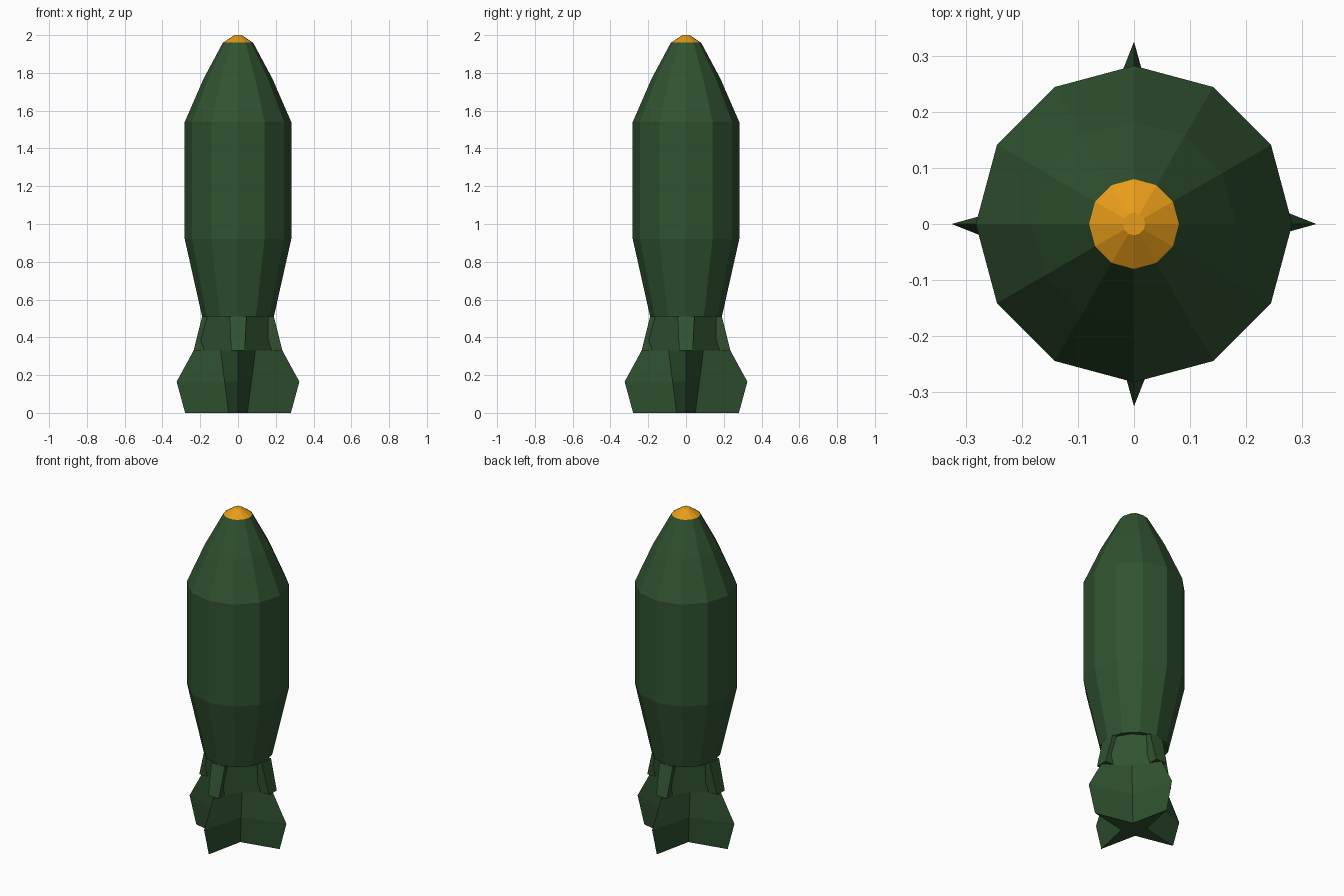
import bpy, bmesh
from math import sin, cos, pi

if "Cube" in bpy.data.objects:
    bpy.data.objects.remove(bpy.data.objects["Cube"])


def material(name, rgb):
    m = bpy.data.materials.new(name)
    m.diffuse_color = (*rgb, 1)
    m.use_nodes = True
    m.node_tree.nodes["Principled BSDF"].inputs["Base Color"].default_value = m.diffuse_color
    return m


GREEN = material("dark_green", (0.03, 0.085, 0.03))
ORANGE = material("orange", (0.8, 0.33, 0.01))


def loft(name, rings, mat):
    """Skin a stack of equal-length rings and cap both ends."""
    bm = bmesh.new()
    rows = [[bm.verts.new(p) for p in ring] for ring in rings]
    n = len(rows[0])
    for a, b in zip(rows, rows[1:]):
        for i in range(n):
            j = (i + 1) % n
            bm.faces.new((a[i], a[j], b[j], b[i]))
    bm.faces.new(rows[0][::-1])
    bm.faces.new(rows[-1])
    bmesh.ops.recalc_face_normals(bm, faces=bm.faces)
    me = bpy.data.meshes.new(name)
    bm.to_mesh(me)
    bm.free()
    me.materials.append(mat)
    ob = bpy.data.objects.new(name, me)
    bpy.context.collection.objects.link(ob)
    return ob


def circle(r, z, n=12):
    return [(r * cos(2 * pi * i / n), r * sin(2 * pi * i / n), z) for i in range(n)]


def star(tip, valley, z):
    return [((valley if i % 2 else tip) * cos(i * pi / 4),
             (valley if i % 2 else tip) * sin(i * pi / 4), z) for i in range(8)]


# twelve-sided casing
loft("casing", [circle(r, z) for r, z in
                ((0.19, 0.51), (0.282, 0.92), (0.282, 1.54), (0.182, 1.77), (0.08, 1.96))], GREEN)

# fuse cap on the nose
loft("nose_cap", [circle(0.08, 1.96), circle(0.02, 2.0)], ORANGE)

# four sharp fins flowing out of one star-shaped tail
loft("tail_fins", [star(t, v, z) for t, v, z in
                   ((0.28, 0.07, 0), (0.325, 0.10, 0.165), (0.235, 0.13, 0.33), (0.19, 0.168, 0.51))], GREEN)

# flat-faced root block at the top of each fin
for k in range(4):
    block = loft(f"fin_root_{k + 1}", [
        [(0.16, -w, z), (r, -w, z), (r, w, z), (0.16, w, z)]
        for w, r, z in ((0.036, 0.235, 0.33), (0.045, 0.19, 0.51))], GREEN)
    block.rotation_euler.z = k * pi / 2
